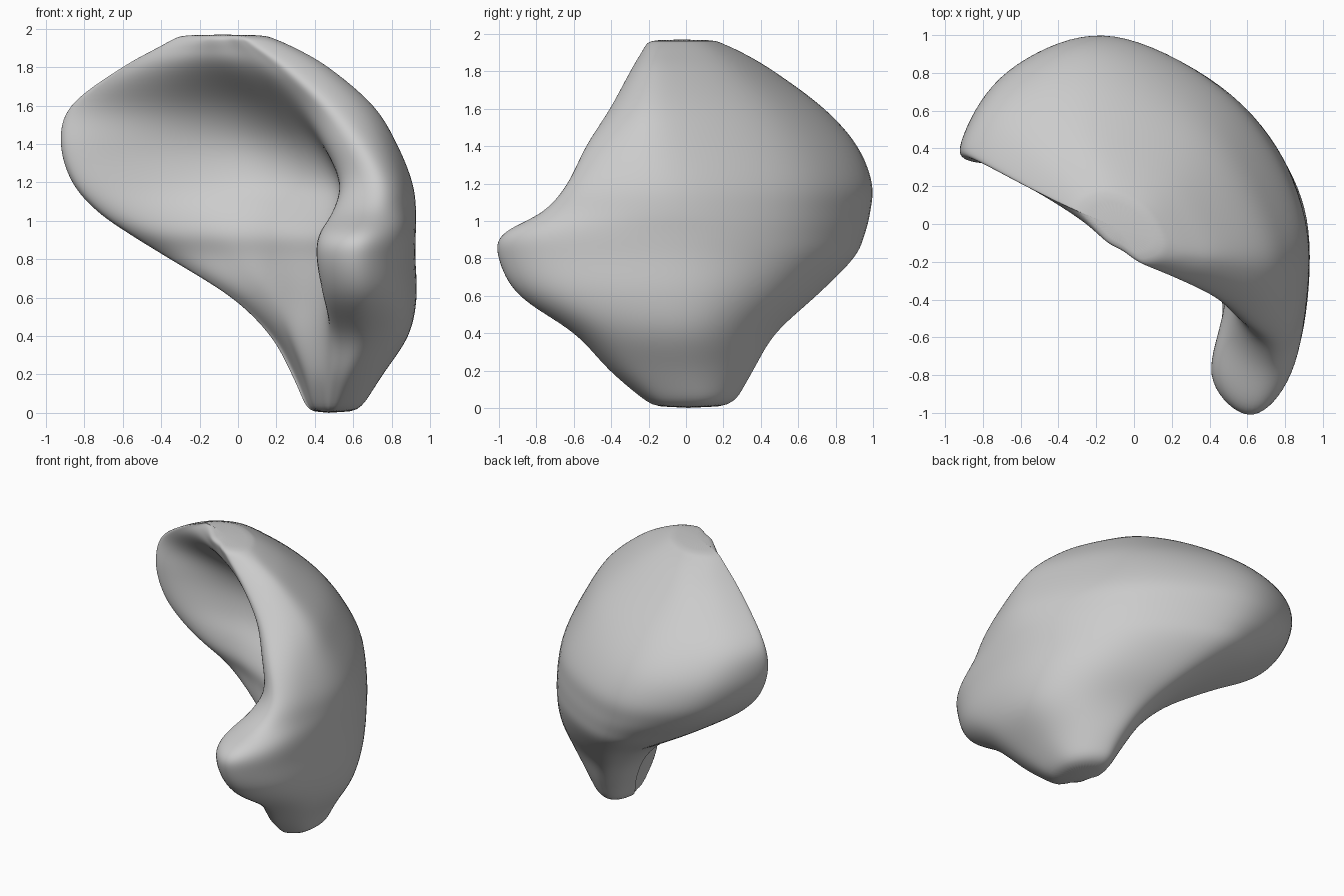
import bpy, bmesh
from mathutils import Vector

if "Cube" in bpy.data.objects:
    bpy.data.objects.remove(bpy.data.objects["Cube"])

# Horizontal sections: z, left tip, back, right, front tip, inner hollow (x, y each)
LEVELS = [
    (0.04, .35, .10, .46, .27, .65, .06, .53, -.22, .40, -.08),
    (0.20, .28, .18, .45, .36, .75, .02, .59, -.41, .36, -.15),
    (0.40, .17, .25, .37, .48, .88, .02, .67, -.60, .30, -.12),
    (0.60, -.03, .34, .22, .70, .92, .03, .65, -.90, .28, -.05),
    (0.80, -.35, .45, .06, .90, .91, .04, .63, -1.01, .22, .04),
    (0.93, -.56, .44, -.02, .96, .91, .04, .65, -.99, .16, .09),
    (1.05, -.73, .44, -.08, .99, .91, .03, .71, -.77, .15, .17),
    (1.20, -.86, .44, -.12, 1.0, .89, .00, .73, -.64, .14, .28),
    (1.40, -.92, .43, -.18, .92, .81, -.05, .63, -.54, .07, .31),
    (1.60, -.87, .40, -.20, .74, .69, -.08, .48, -.41, -.03, .21),
    (1.80, -.60, .24, -.20, .47, .46, -.10, .27, -.30, -.14, -.02),
    (1.90, -.42, .14, -.15, .30, .29, -.10, .13, -.24, -.15, -.08),
    (1.95, -.33, .09, -.12, .19, .18, -.08, .06, -.21, -.14, -.10),
]


def section(row):
    """Crescent control loop with rounded ends."""
    z = row[0]
    L, B, R, F, M = [Vector((row[i], row[i + 1], z)) for i in range(1, 11, 2)]

    def mix(a, b, tx, ty):
        return Vector((a.x + (b.x - a.x) * tx, a.y + (b.y - a.y) * ty, z))
    hollow = max(0, 1 - ((z - 1.1) / .6) ** 2)
    lobe = max(0, 1 - ((z - .85) / .8) ** 2)
    lip = Vector((L.x + .12 * (B.x - L.x), L.y - .22 * (B.y - L.y), z))
    front_in = F.lerp(M, .2) - Vector(((R.x - F.x) * .45 * lobe + .02, 0, 0))
    groove = F.lerp(M, .6) + Vector((.14 * hollow, .06 * hollow, 0))
    return [L, mix(L, B, .3, .7), B, mix(B, R, .65, .36), R,
            mix(R, F, .15, .7), F, front_in, groove, M,
            lip.lerp(M, .5) + Vector((0, .04 * hollow, 0)), lip]


def spline(p0, p1, p2, p3, t):
    return .5 * (2 * p1 + (p2 - p0) * t + (2 * p0 - 5 * p1 + 4 * p2 - p3) * t ** 2
                 + (3 * p1 - p0 - 3 * p2 + p3) * t ** 3)


def refine(pts, steps, closed):
    n = len(pts)
    out = []
    for i in range(n if closed else n - 1):
        q = [pts[(i + k) % n] if closed else pts[min(max(i + k, 0), n - 1)]
             for k in (-1, 0, 1, 2)]
        out += [spline(*q, s / steps) for s in range(steps)]
    return out if closed else out + [pts[-1]]


def flat_cap(ring, z, scale):
    c = sum(ring, Vector()) / len(ring)
    return [Vector((c.x + (p.x - c.x) * scale, c.y + (p.y - c.y) * scale, z)) for p in ring]


# Loft the sections into a curved body
rings = [refine(section(r), 5, True) for r in LEVELS]
columns = [refine(list(col), 4, False) for col in zip(*rings)]
rings = [list(r) for r in zip(*columns)]
rings = [flat_cap(rings[0], 0, .7)] + rings + [flat_cap(rings[-1], 1.97, .8)]

bm = bmesh.new()
vs = [[bm.verts.new(p) for p in ring] for ring in rings]
n = len(vs[0])
for a, b in zip(vs, vs[1:]):
    for i in range(n):
        j = (i + 1) % n
        bm.faces.new((a[i], a[j], b[j], b[i]))
bm.faces.new(vs[0])
bm.faces.new(vs[-1])
# Soften the rims of the loft
side = [v for r in vs[1:-1] for v in r]
for _ in range(2):
    bmesh.ops.smooth_vert(bm, verts=side, factor=.4, use_axis_x=True, use_axis_y=True, use_axis_z=True)
bmesh.ops.recalc_face_normals(bm, faces=bm.faces)
for f in bm.faces:
    f.smooth = True
mesh = bpy.data.meshes.new("organ_body")
bm.to_mesh(mesh)
bm.free()
body = bpy.data.objects.new("organ_body", mesh)
bpy.context.collection.objects.link(body)
sub = body.modifiers.new("soft_surface", 'SUBSURF')
sub.levels = sub.render_levels = 1
